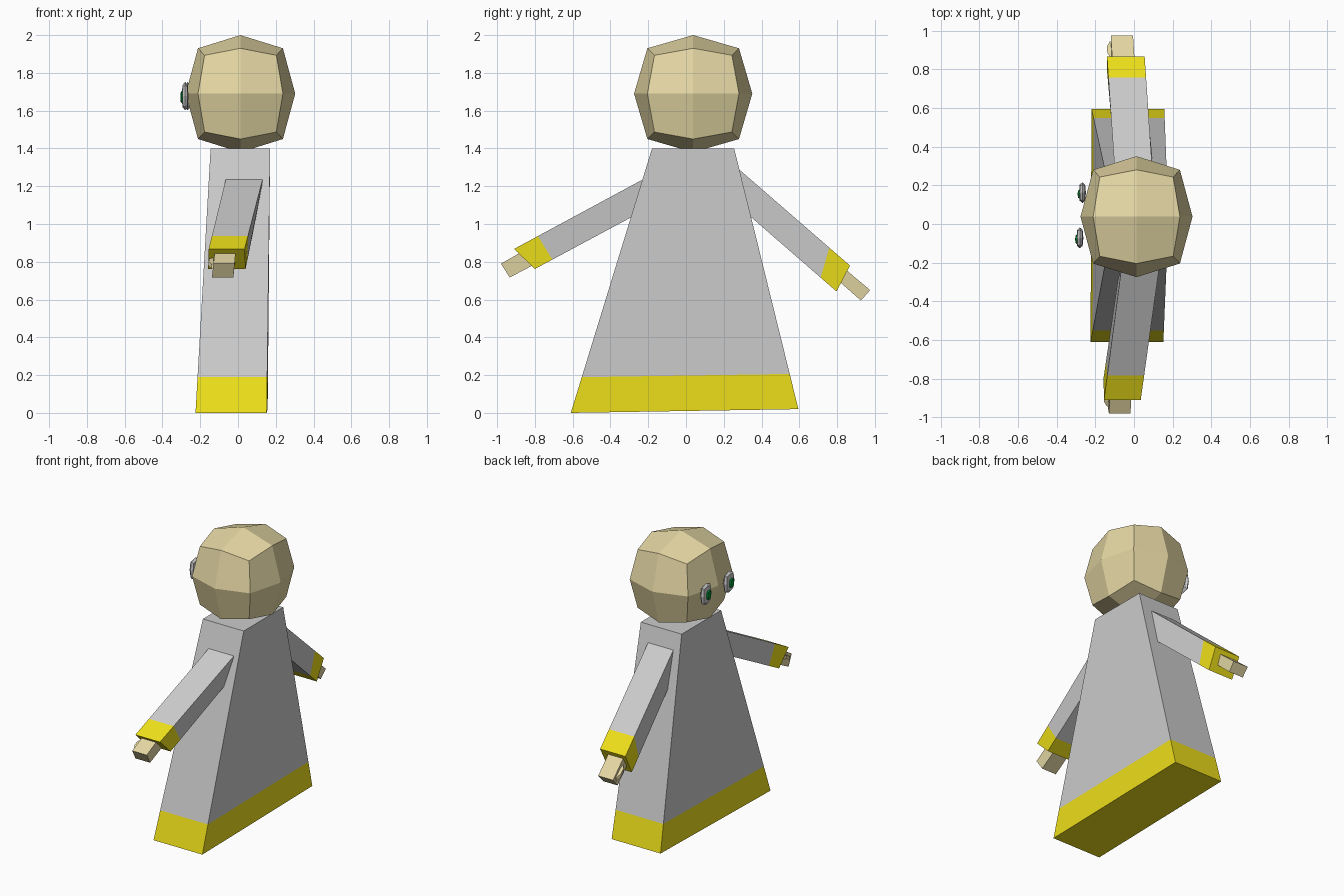
import bpy, bmesh
from mathutils import Vector

if "Cube" in bpy.data.objects:
    bpy.data.objects.remove(bpy.data.objects["Cube"])


def material(name, rgb):
    m = bpy.data.materials.new(name)
    m.diffuse_color = (*rgb, 1)
    m.use_nodes = True
    m.node_tree.nodes["Principled BSDF"].inputs["Base Color"].default_value = m.diffuse_color
    return m


TRIM = material("yellow_trim", (0.85, 0.74, 0.01))
SKIN = material("skin", (0.78, 0.68, 0.37))
GREEN = material("green_iris", (0.0, 0.3, 0.04))


def finish(name, bm, mat):
    bmesh.ops.recalc_face_normals(bm, faces=bm.faces)
    me = bpy.data.meshes.new(name)
    bm.to_mesh(me)
    bm.free()
    if mat:
        me.materials.append(mat)
    ob = bpy.data.objects.new(name, me)
    bpy.context.collection.objects.link(ob)
    return ob


def ring(top, bottom):
    """Four corners from two edges, each given as (x0, x1, y, z)."""
    (a, b, y, z), (c, d, v, w) = top, bottom
    return [Vector(p) for p in ((a, y, z), (b, y, z), (d, v, w), (c, v, w))]


def mix(r0, r1, t):
    return [a.lerp(b, t) for a, b in zip(r0, r1)]


def loft(name, rings, mat=None):
    bm = bmesh.new()
    loops = [[bm.verts.new(p) for p in r] for r in rings]
    for r, s in zip(loops, loops[1:]):
        for i in range(4):
            j = (i + 1) % 4
            bm.faces.new((r[i], r[j], s[j], s[i]))
    bm.faces.new(loops[0])
    bm.faces.new(loops[-1])
    return finish(name, bm, mat)


def rounded_block(name, centre, half, mat=None):
    """Cube divided once, with edge and corner points pulled in."""
    bm = bmesh.new()
    bmesh.ops.create_cube(bm, size=2)
    bmesh.ops.subdivide_edges(bm, edges=bm.edges, cuts=1, use_grid_fill=True)
    for v in bm.verts:
        k = (1, 0.775, 0.655)[sum(abs(c) > 0.5 for c in v.co) - 1]
        v.co = Vector(centre) + Vector([c * h * k for c, h in zip(v.co, half)])
    return finish(name, bm, mat)


# Robe with yellow hem
low = ring((-0.22, 0.157, 0.595, 0.02), (-0.225, 0.152, -0.61, 0.0))
high = ring((-0.145, 0.17, 0.255, 1.4), (-0.145, 0.17, -0.18, 1.4))
hem = mix(low, high, 0.135)
loft("robe", [hem, high])
loft("robe_hem", [low, hem], TRIM)

# Head and eyes
rounded_block("head", (0.013, 0.038, 1.69), (0.29, 0.313, 0.31), SKIN)
for side, x, y in (("left", -0.267, 0.162), ("right", -0.28, -0.072)):
    rounded_block(side + "_eye", (x, y, 1.677), (0.018, 0.054, 0.075))
    rounded_block(side + "_iris", (x - 0.016, y - 0.007, 1.672), (0.009, 0.024, 0.034), GREEN)

# Per side: shoulder ring, sleeve end ring, hand base ring, fingertip ring, thumb path
ARMS = {
    "left": (
        ring((-0.1, 0.095, 0.28, 1.29), (-0.1, 0.095, 0.34, 1.04)),
        ring((-0.14, 0.055, 0.868, 0.78), (-0.14, 0.05, 0.797, 0.643)),
        ring((-0.11, 0.005, 0.82, 0.78), (-0.115, 0.0, 0.775, 0.728)),
        ring((-0.12, -0.005, 0.975, 0.65), (-0.12, -0.01, 0.926, 0.595)),
        [(-0.1, 0.85, 0.7), (-0.126, 0.885, 0.69), (-0.128, 0.92, 0.665), (-0.113, 0.945, 0.645)]),
    "right": (
        ring((-0.065, 0.13, -0.23, 1.235), (-0.085, 0.095, -0.3, 1.03)),
        ring((-0.155, 0.035, -0.91, 0.868), (-0.158, 0.04, -0.8, 0.762)),
        ring((-0.12, -0.01, -0.82, 0.88), (-0.125, -0.015, -0.775, 0.8)),
        ring((-0.13, -0.018, -0.98, 0.79), (-0.138, -0.025, -0.933, 0.717)),
        [(-0.115, -0.86, 0.81), (-0.141, -0.885, 0.805), (-0.143, -0.92, 0.79), (-0.128, -0.945, 0.775)]),
}
for side, (shoulder, end, palm, tip, path) in ARMS.items():
    # Sleeve reaches slightly into the robe, yellow cuff at its end
    cuff = mix(shoulder, end, 0.815)
    loft(side + "_sleeve", [mix(shoulder, end, -0.1), cuff])
    loft(side + "_cuff", [cuff, end], TRIM)
    loft(side + "_hand", [palm, tip], SKIN)
    # Bent thumb on the front of the hand
    r = 0.012
    loft(side + "_thumb", [ring((x - r, x + r, y, z + r), (x - r, x + r, y, z - r))
                           for x, y, z in path], SKIN)
